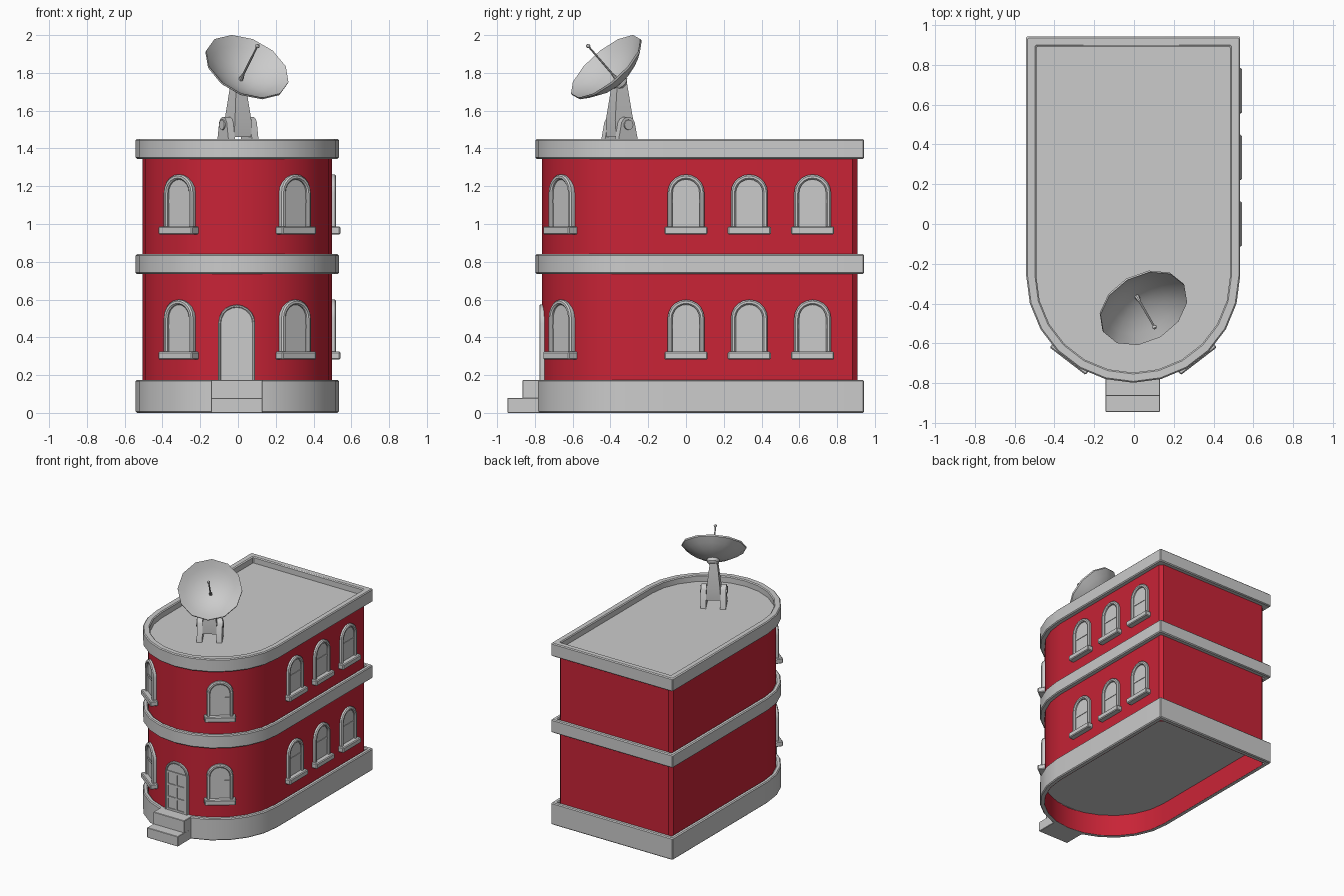
import bpy, bmesh, math
from mathutils import Matrix, Vector

if "Cube" in bpy.data.objects:
    bpy.data.objects.remove(bpy.data.objects["Cube"])

def material(name, rgb):
    m = bpy.data.materials.new(name)
    m.diffuse_color = (*rgb, 1)
    m.use_nodes = True
    m.node_tree.nodes["Principled BSDF"].inputs["Base Color"].default_value = m.diffuse_color
    return m

GREY = material("light grey", (0.6, 0.6, 0.6))
RED = material("brick red", (0.58, 0.017, 0.037))
CX, YC, YB, W = -0.004, -0.26, 0.907, 0.502   # plan: centre, arc centre, back, half width

def finish(name, bm, mat=GREY, mtx=None, recalc=True):
    if recalc:
        bmesh.ops.recalc_face_normals(bm, faces=bm.faces[:])
    if mtx:
        bm.transform(mtx)
    me = bpy.data.meshes.new(name)
    bm.to_mesh(me)
    bm.free()
    me.materials.append(mat)
    ob = bpy.data.objects.new(name, me)
    bpy.context.collection.objects.link(ob)
    return ob

def loft(name, rows, mat=GREY, mtx=None, loop_rows=False, loop_cols=False, caps=False):
    """Skin rows of points into a surface."""
    bm = bmesh.new()
    vs = [[bm.verts.new(p) for p in r] for r in rows]
    n, m = len(rows), len(rows[0])
    for i in range(n if loop_rows else n - 1):
        for j in range(m if loop_cols else m - 1):
            a, b, k = vs[i], vs[(i + 1) % n], (j + 1) % m
            bm.faces.new((a[j], a[k], b[k], b[j]))
    if caps:
        bm.faces.new(vs[0])
        bm.faces.new(vs[-1])
    return finish(name, bm, mat, mtx)

def box(name, x, y, z, mtx=None, bevel=0.0):
    bm = bmesh.new()
    bmesh.ops.create_cube(bm, size=1)
    for v in bm.verts:
        v.co = [r[0] if c < 0 else r[1] for c, r in zip(v.co, (x, y, z))]
    if bevel:
        bmesh.ops.bevel(bm, geom=bm.edges[:], offset=bevel, segments=1, affect='EDGES')
    return finish(name, bm, GREY, mtx)

def frame(x, y, deg):
    """Local frame whose -y axis points outward at the given heading."""
    return Matrix.Translation((x, y, 0)) @ Matrix.Rotation(math.radians(deg), 4, 'Z')

def plan(o, z, c=0.006):
    """D-shaped footprint grown by o, back corners chamfered by c."""
    w, b = W + o, YB + o
    pts = [(w, b - c), (w - c, b), (c - w, b), (-w, b - c)]
    for i in range(13):
        a = math.pi * (1 + i / 12)
        pts.append((w * math.cos(a), YC + w * math.sin(a)))
    return [(x + CX, y, z) for x, y in pts]

def slab(name, pts):
    bm = bmesh.new()
    bm.faces.new([bm.verts.new(p) for p in pts])
    return finish(name, bm, recalc=False)

# Walls, floor, roof
loft("brick_walls", [plan(0, z, 0.025) for z in (0, 1.36)], RED, loop_cols=True)
slab("ground_floor", plan(-0.001, 0.172, 0.025)[::-1])
slab("roof", plan(-0.014, 1.40))

# Stone bands round the building
def band(name, z0, z1, inner):
    e, t = 0.007, 0.036
    sec = [(inner, z0), (t - e, z0), (t, z0 + e), (t, z1 - e), (t - e, z1), (inner + e, z1), (inner, z1 - e)]
    loft(name, [plan(o, z) for o, z in sec], loop_rows=True, loop_cols=True)

band("base_band", 0, 0.175, 0.001)
band("middle_band", 0.735, 0.84, 0.001)
band("parapet", 1.345, 1.45, -0.015)

# Arched openings
def arch(k, d, z0, spring, n=10):
    pts = [(k, -d, z0)]
    pts += [(k * math.cos(math.pi * i / n), -d, spring + k * math.sin(math.pi * i / n)) for i in range(n + 1)]
    return pts + [(-k, -d, z0)]

def surround(name, k0, k1, d, z0, spring, mtx):
    e = (k0 - k1) * 0.28
    sec = [(k0, -0.015), (k0, d - e), (k0 - e, d), (k1 + e, d), (k1, d - e), (k1, -0.015)]
    loft(name, [arch(k, q, z0, spring) for k, q in sec], mtx=mtx)

def pane(name, k, d, z0, spring, mtx):
    loft(name, [arch(k, q, z0, spring) for q in (-0.01, d)], mtx=mtx, loop_cols=True, caps=True)

def window(z, mtx):
    surround("window_frame", 0.0975, 0.071, 0.022, z + 0.03, z + 0.22, mtx)
    pane("window_pane", 0.075, 0.005, z + 0.03, z + 0.22, mtx)
    box("window_bar", (-0.072, 0.072), (-0.009, 0), (z + 0.165, z + 0.185), mtx)
    box("window_sill", (-0.114, 0.114), (-0.044, 0.018), (z, z + 0.042), mtx, 0.006)

spots = [frame(CX + W, y, 90) for y in (0, 0.335, 0.67)]
for s in (-1, 1):
    a = math.radians(37.5)
    r = W * math.cos(math.radians(7.5))
    spots.append(frame(CX + s * r * math.sin(a), YC - r * math.cos(a), s * 37.5))
for z in (0.282, 0.945):
    for m in spots:
        window(z, m)

# Front door with six panels
door = frame(CX - 0.003, YC - W, 0)
surround("door_frame", 0.098, 0.083, 0.014, 0.17, 0.475, door)
pane("door_leaf", 0.086, 0.003, 0.17, 0.475, door)
for x in (-0.079, 0, 0.079):
    box("door_stile", (x - 0.007, x + 0.007), (-0.010, 0), (0.175, 0.485), door)
for z in (0.182, 0.276, 0.378, 0.478):
    box("door_rail", (-0.085, 0.085), (-0.010, 0), (z - 0.008, z + 0.008), door)

# Front steps
box("lower_step", (-0.143, 0.13), (-0.945, -0.77), (0, 0.08), bevel=0.003)
box("upper_step", (-0.143, 0.13), (-0.865, -0.765), (0.075, 0.175), bevel=0.003)

# Dish mount: two brackets with pins, tapered arm
mount = frame(0, -0.352, 30)
for s in (-1, 1):
    side = [(-0.068, 1.40), (0.068, 1.40)]
    for i in range(6):
        a = math.pi * (0.1 + 0.8 * i / 5)
        side.append((0.042 * math.cos(a), 1.525 + 0.042 * math.sin(a)))
    loft("dish_bracket", [[(s * x, y, z) for y, z in side] for x in (0.052, 0.092)],
         mtx=mount, loop_cols=True, caps=True)
    ring = [(0.027 * math.cos(math.tau * i / 12), 1.525 + 0.027 * math.sin(math.tau * i / 12)) for i in range(12)]
    loft("pivot_pin", [[(s * x, y, z) for y, z in ring] for x in (0.03, 0.1)],
         mtx=mount, loop_cols=True, caps=True)
arm = [(0.052, 0.05, 1.46), (0.05, 0.055, 1.55), (0.028, 0.03, 1.745)]
loft("dish_arm", [[(-x, -y, z), (x, -y, z), (x, y, z), (-x, y, z)] for x, y, z in arm],
     mtx=mount, loop_cols=True, caps=True)

# Dish, collar and feed, turned about the tilted dish axis
axis = Vector((0.354, -0.612, 0.707)).normalized()
tilt = Matrix.Translation((0.014, -0.364, 1.764)) @ axis.to_track_quat('Z', 'Y').to_matrix().to_4x4()

def lathe(name, prof, n=12, caps=True):
    rows = [[(r * math.cos(math.tau * i / n), r * math.sin(math.tau * i / n), z) for i in range(n)] for r, z in prof]
    loft(name, rows, mtx=tilt, loop_cols=True, caps=caps)

radii = (0.02, 0.08, 0.14, 0.19, 0.235)
bowl = [(r, 0.1 * (r / 0.235) ** 2) for r in radii]
lathe("dish", bowl + [(r, z - 0.012) for r, z in reversed(bowl)])
lathe("dish_collar", [(0.03, -0.045), (0.045, -0.03), (0.045, -0.004)])
lathe("feed_rod", [(0.012, -0.005), (0.011, 0.02), (0.006, 0.045), (0.005, 0.25)], 8)
lathe("feed_tip", [(0.012 * math.sin(math.pi * i / 6), 0.252 - 0.012 * math.cos(math.pi * i / 6))
                   for i in range(1, 6)], 8)

# Smooth shading with sharp edges kept
for ob in bpy.context.collection.objects:
    ob.select_set(True)
    bpy.context.view_layer.objects.active = ob
bpy.ops.object.shade_smooth_by_angle(angle=math.radians(35))
